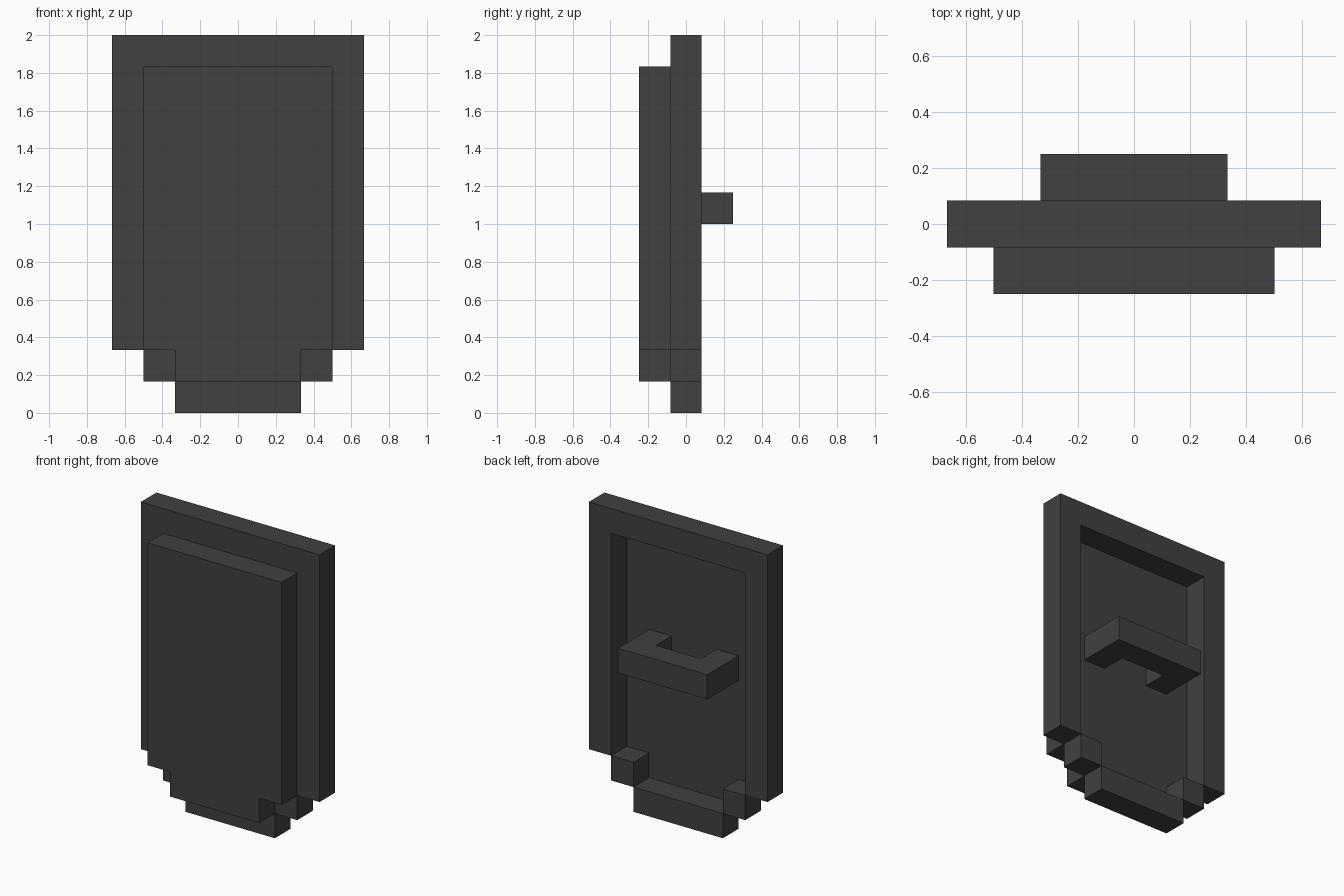
import bpy
import bmesh
from mathutils import Vector

if "Cube" in bpy.data.objects:
    bpy.data.objects.remove(bpy.data.objects["Cube"], do_unlink=True)

U = 1 / 6  # grid unit shared by every part

# One dark grey material
grey = bpy.data.materials.new("dark_grey")
grey.use_nodes = True
colour = (0.052, 0.052, 0.052, 1)
grey.diffuse_color = colour
bsdf = grey.node_tree.nodes["Principled BSDF"]
bsdf.inputs["Base Color"].default_value = colour
bsdf.inputs["Roughness"].default_value = 0.8


def extrude_profile(name, points, axis, start, end):
    """Extrude a flat outline (in grid units) along y or z."""
    bm = bmesh.new()
    if axis == "y":
        verts = [bm.verts.new(Vector((a, start, b)) * U) for a, b in points]
        step = Vector((0, end - start, 0)) * U
    else:
        verts = [bm.verts.new(Vector((a, b, start)) * U) for a, b in points]
        step = Vector((0, 0, end - start)) * U
    face = bm.faces.new(verts)
    result = bmesh.ops.extrude_face_region(bm, geom=[face])
    moved = [g for g in result["geom"] if isinstance(g, bmesh.types.BMVert)]
    bmesh.ops.translate(bm, verts=moved, vec=step)
    # Keep the starting cap so the solid is closed
    if not face.is_valid:
        bm.faces.new(verts)
    bmesh.ops.recalc_face_normals(bm, faces=bm.faces)
    mesh = bpy.data.meshes.new(name)
    bm.to_mesh(mesh)
    bm.free()
    mesh.materials.append(grey)
    obj = bpy.data.objects.new(name, mesh)
    bpy.context.collection.objects.link(obj)
    return obj


def mirrored(half):
    """Complete a right-hand half outline with its reflection in x."""
    return half + [(-a, b) for a, b in reversed(half)]


# Front plate with a narrower foot
extrude_profile("front_plate",
                mirrored([(2, 1), (2, 2), (3, 2), (3, 11)]), "y", -1.5, -0.5)

# Raised rim: top rail and two side rails
extrude_profile("rim",
                mirrored([(3, 11), (3, 2), (4, 2), (4, 12)]), "y", -0.5, 0.5)

# Stepped lower edge of the rim
extrude_profile("bottom_rail", mirrored([(2, 0), (2, 1)]), "y", -0.5, 0.5)
for side, s in (("left", 1), ("right", -1)):
    extrude_profile(side + "_corner_block",
                    [(2 * s, 1), (3 * s, 1), (3 * s, 2), (2 * s, 2)],
                    "y", -0.5, 0.5)

# U-shaped grip on the back
extrude_profile("handle",
                mirrored([(1, 0.5), (1, -0.5), (2, -0.5), (2, 1.5)]), "z", 6, 7)
